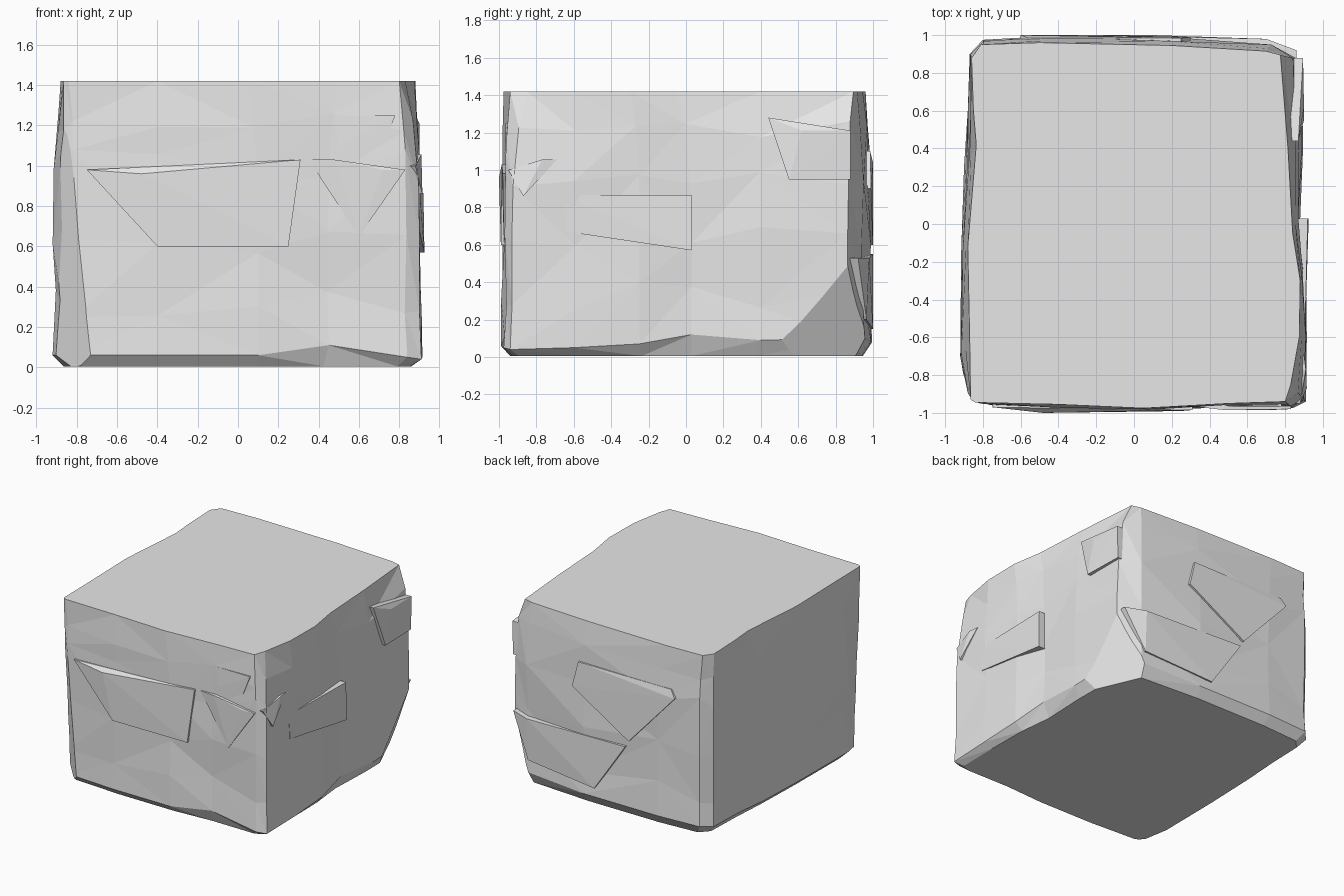
import bpy
import bmesh
import random
from mathutils import Vector
from mathutils.geometry import normal

random.seed(4)

default_cube = bpy.data.objects.get("Cube")
if default_cube:
    bpy.data.objects.remove(default_cube, do_unlink=True)

# One plain stone grey
stone = bpy.data.materials.new("stone_grey")
stone.use_nodes = True
grey = (0.8, 0.8, 0.8, 1)
stone.diffuse_color = grey
stone.node_tree.nodes["Principled BSDF"].inputs["Base Color"].default_value = grey


def finish(bm, name):
    """Turn a bmesh into a flat shaded stone object."""
    bmesh.ops.recalc_face_normals(bm, faces=bm.faces[:])
    mesh = bpy.data.meshes.new(name)
    bm.to_mesh(mesh)
    bm.free()
    mesh.materials.append(stone)
    obj = bpy.data.objects.new(name, mesh)
    bpy.context.collection.objects.link(obj)
    return obj


def slab(name, points, inward):
    """Raised flake of rock: the hull of its outer points and sunken copies."""
    bm = bmesh.new()
    for point in points:
        bm.verts.new(point)
        bm.verts.new(Vector(point) + Vector(inward))
    hull = bmesh.ops.convex_hull(bm, input=bm.verts[:])
    spare = set(hull["geom_interior"] + hull["geom_unused"])
    bmesh.ops.delete(bm, geom=[g for g in spare if isinstance(g, bmesh.types.BMVert)],
                     context="VERTS")
    return finish(bm, name)


def chisel(bm, a, b, c):
    """Shear off the rock outside the plane through three points."""
    a, b, c = Vector(a), Vector(b), Vector(c)
    direction = normal(a, b, c)
    centre = Vector((0, 0, 0.7))
    if direction.dot(a - centre) < 0:
        direction.negate()
    cut = bmesh.ops.bisect_plane(bm, geom=bm.verts[:] + bm.edges[:] + bm.faces[:],
                                 plane_co=a, plane_no=direction, clear_outer=True)
    rim = [g for g in cut["geom_cut"] if isinstance(g, bmesh.types.BMEdge)]
    bmesh.ops.holes_fill(bm, edges=rim, sides=0)


# Outlines of the block, counter-clockwise from the front left corner
middle_outline = [
    (-.82, -.96), (-.4, -.985), (.1, -.99), (.45, -.97), (.84, -.975),
    (.91, -.94), (.915, -.6), (.91, -.25), (.88, .03), (.895, .4), (.89, .87),
    (.73, .955), (.2, .99), (-.45, .995), (-.8, .975),
    (-.87, .9), (-.88, .6), (-.9, .3), (-.915, -.15), (-.92, -.7), (-.88, -.93)]
top_outline = [
    (-.84, -.945), (-.4, -.955), (.05, -.975), (.5, -.95), (.8, -.94),
    (.83, -.85), (.875, -.6), (.88, -.3), (.84, -.05), (.815, .4), (.775, .895),
    (.7, .915), (.2, .945), (-.5, .96), (-.81, .95),
    (-.86, .88), (-.85, .6), (-.835, .42), (-.88, -.12), (-.87, -.6), (-.865, -.93)]
# Height of the worn lower edge below each outline point
foot_heights = [.06, .06, .06, .11, .05, .04, .05, .07, .12, .09, .1,
                .1, .08, .08, .08, .07, .07, .06, .06, .06, .06]

# Rock body: rings lofted from the underside up to the flat top
bm = bmesh.new()
rings = [[bm.verts.new((x * .94, y * .95, .005)) for x, y in middle_outline]]
rings.append([bm.verts.new((x, y, z))
              for (x, y), z in zip(middle_outline, foot_heights)])
for height, blend, rough in [(.32, 0, .01), (.65, 0, .01), (1, .1, .01),
                             (1.22, .4, .006), (1.42, 1, 0)]:
    ring = []
    for low, high in zip(middle_outline, top_outline):
        point = Vector(low).lerp(Vector(high), blend)
        point *= 1 - random.uniform(0, 2 * rough)
        wobble = random.uniform(-9, 9) * rough
        ring.append(bm.verts.new((point.x, point.y, height + wobble)))
    rings.append(ring)

count = len(middle_outline)
for lower, upper in zip(rings, rings[1:]):
    for i in range(count):
        j = (i + 1) % count
        quad = (lower[i], lower[j], upper[j], upper[i])
        # Split each quad along a random diagonal for a broken surface
        if random.random() < .5:
            quad = quad[1:] + quad[:1]
        bm.faces.new(quad[:3])
        bm.faces.new((quad[0], quad[2], quad[3]))
bm.faces.new(rings[0][::-1])
bm.faces.new(rings[-1])
bmesh.ops.recalc_face_normals(bm, faces=bm.faces[:])

# Sheared lower corners
chisel(bm, (.895, .5, .08), (.9, .84, .5), (.7, .965, .1))
chisel(bm, (-.92, -.8, .3), (-.72, -.975, .05), (-.9, -.8, .04))
finish(bm, "rock_body")

# Raised flakes on the front
back_in = (0, .12, 0)
slab("front_long_ledge", [(-.75, -.97, .98), (-.48, -1, .96), (.31, -.985, 1.03),
                          (-.4, -.99, .6), (.25, -.99, .6)], back_in)
slab("front_short_ledge", [(.35, -.97, 1.03), (.48, -.985, 1.03), (.72, -.985, .98),
                           (.83, -.98, .98), (.6, -.975, .65)], back_in)
slab("front_upper_ledge", [(.48, -.96, 1.25), (.78, -.965, 1.25),
                           (.72, -.965, 1.1), (.5, -.965, 1.1)], back_in)

# Raised flakes on the right-hand side
side_in = (-.12, 0, 0)
slab("side_slab", [(.903, -.66, .865), (.903, -.64, .67),
                   (.925, .03, .57), (.92, .03, .865)], side_in)
slab("side_rear_ledge", [(.87, .44, 1.28), (.9, .62, 1.21), (.895, .88, 1.21),
                         (.89, .88, .95), (.9, .55, .95)], side_in)
slab("side_corner_ledge", [(.88, -.95, 1), (.91, -.77, 1.055),
                           (.9, -.69, 1.055), (.915, -.87, .86)], side_in)

# Raised flakes on the back
front_in = (0, -.12, 0)
slab("back_lower_ledge", [(.86, .92, .53), (.7, .98, .53), (-.17, 1, .55),
                          (.1, 1, .15), (.7, .965, .2)], front_in)
slab("back_upper_ledge", [(.25, .985, 1.1), (-.56, .985, 1.1), (-.6, 1, 1.04),
                          (-.2, 1, .6), (.3, .99, .9)], front_in)
